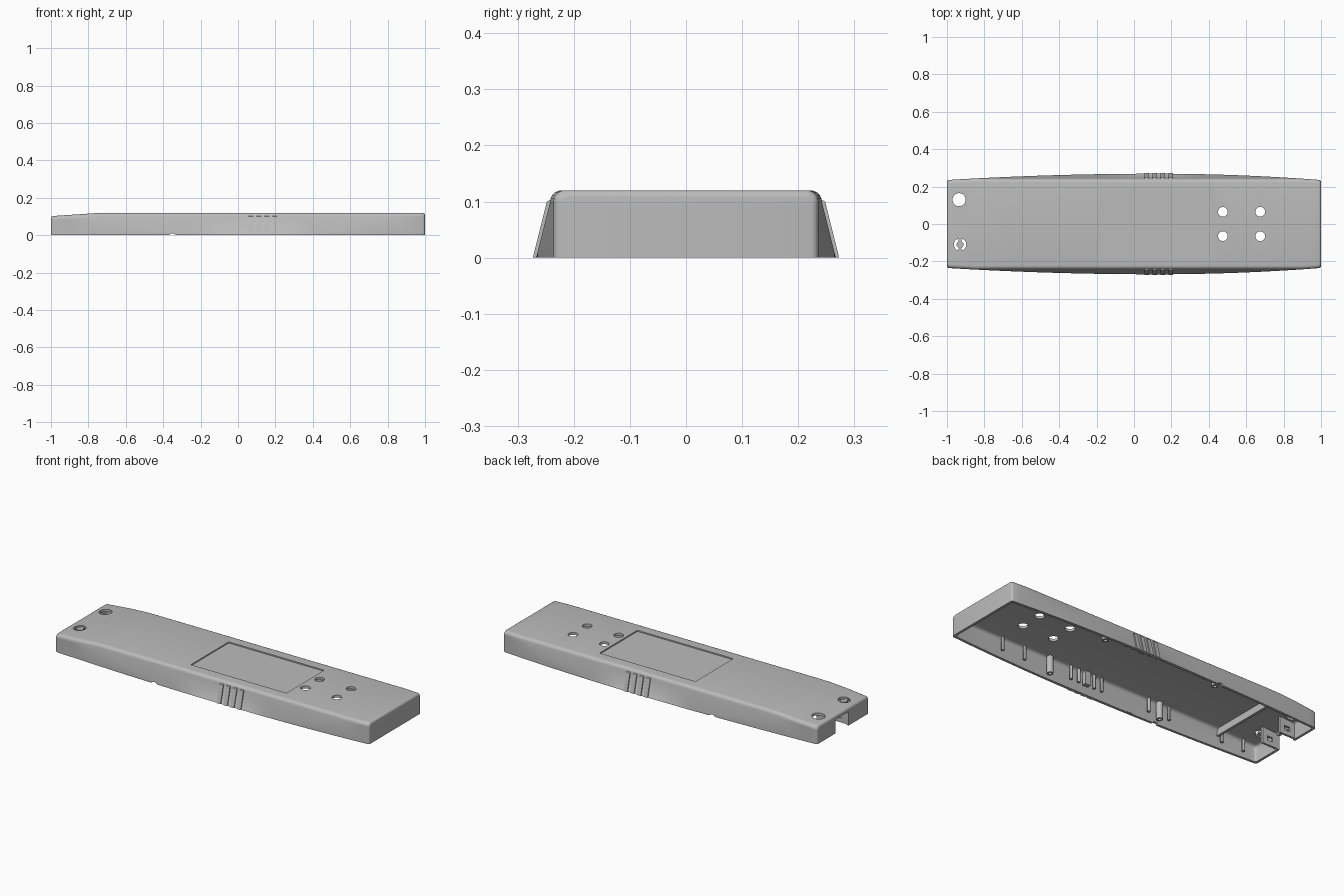
import bpy, bmesh, math
from mathutils import Matrix

if "Cube" in bpy.data.objects:
    bpy.data.objects.remove(bpy.data.objects["Cube"], do_unlink=True)

GREY = bpy.data.materials.new("light_grey_plastic")
GREY.use_nodes = True
GREY.diffuse_color = (0.5, 0.5, 0.5, 1)
GREY.node_tree.nodes["Principled BSDF"].inputs["Base Color"].default_value = (0.5, 0.5, 0.5, 1)

WALL = 0.014      # shell thickness
ROUND = 0.02      # top edge radius
BASE = 0.267      # half width of the slanted flank at z = 0


def finish(bm, name):
    bmesh.ops.recalc_face_normals(bm, faces=bm.faces)
    mesh = bpy.data.meshes.new(name)
    bm.to_mesh(mesh)
    bm.free()
    mesh.materials.append(GREY)
    obj = bpy.data.objects.new(name, mesh)
    bpy.context.collection.objects.link(obj)
    return obj


def box(name, x0, x1, y0, y1, z0, z1):
    bm = bmesh.new()
    size = Matrix.Diagonal((x1 - x0, y1 - y0, z1 - z0, 1))
    place = Matrix.Translation(((x0 + x1) / 2, (y0 + y1) / 2, (z0 + z1) / 2))
    bmesh.ops.create_cube(bm, size=1, matrix=place @ size)
    return finish(bm, name)


def rod(name, x, y, z0, z1, r, along_y=False, sides=24):
    bm = bmesh.new()
    place = Matrix.Translation((x, y, (z0 + z1) / 2))
    if along_y:
        place = place @ Matrix.Rotation(math.pi / 2, 4, "X")
    bmesh.ops.create_cone(bm, cap_ends=True, segments=sides, radius1=r, radius2=r,
                          depth=z1 - z0, matrix=place)
    return finish(bm, name)


def smooth(obj):
    bpy.ops.object.select_all(action="DESELECT")
    obj.select_set(True)
    bpy.context.view_layer.objects.active = obj
    bpy.ops.object.shade_smooth_by_angle(angle=math.radians(30))


def cut(obj, cutter):
    cutter.hide_render = True
    mod = obj.modifiers.new("cut", "BOOLEAN")
    mod.operation = "DIFFERENCE"
    mod.solver = "EXACT"
    mod.object = cutter
    bpy.context.view_layer.objects.active = obj
    bpy.ops.object.modifier_apply(modifier=mod.name)
    bpy.data.objects.remove(cutter, do_unlink=True)


def top_height(x):
    t = min(max((-0.73 - x) / 0.27, 0), 1)
    return 0.12 - 0.018 * t


def plan_width(x):
    span = 1.12 if x < 0.12 else 0.88
    return 0.269 - 0.034 * ((x - 0.12) / span) ** 2


def section(x, inset, floor):
    # bowed wall, slanted flank, rounded top edge
    wide, top = plan_width(x), top_height(x)
    crease = min(max((BASE - wide) / 0.25, 0.003), top - ROUND - 0.002)
    shoulder = top - ROUND
    flank = lambda z: min(wide, BASE - 0.25 * z)
    half = [(wide, floor), (flank(crease), crease)]
    for k in range(6):
        a = math.pi / 2 * k / 5
        half.append((flank(shoulder) - ROUND * (1 - math.cos(a)),
                     shoulder + ROUND * math.sin(a)))
    half = [(y - inset, z if i == 0 else z - inset * max(0, z) / top)
            for i, (y, z) in enumerate(half)]
    return [(x, y, z) for y, z in half] + [(x, -y, z) for y, z in reversed(half)]


def loft(name, inset, floor):
    # lofted body with softly rounded ends
    r, end = 0.012, 1 - inset
    ends = [(end - r * (1 - math.sin(a)), r * (1 - math.cos(a)))
            for a in (math.pi / 2 * k / 4 for k in range(5))]
    spots = [(-x, d) for x, d in reversed(ends)]
    spots += [(-0.95 + 0.05 * i, 0) for i in range(39)]
    spots += ends
    bm = bmesh.new()
    rings = [[bm.verts.new(p) for p in section(x, inset + d, floor)] for x, d in spots]
    for a, b in zip(rings, rings[1:]):
        for i in range(len(a)):
            j = (i + 1) % len(a)
            bm.faces.new((a[i], a[j], b[j], b[i]))
    bm.faces.new(rings[0])
    bm.faces.new(rings[-1])
    return finish(bm, name)


# Hollow shell, open underneath
shell = loft("shell", 0, 0)
cut(shell, loft("cavity", WALL, -0.03))

# Shallow label recess on the top
cut(shell, box("recess_cutter", -0.18, 0.43, -0.172, 0.172, 0.113, 0.2))

# Four indicator holes and two end holes
for x in (0.475, 0.675):
    for y in (-0.065, 0.065):
        cut(shell, rod("hole_cutter", x, y, 0.05, 0.2, 0.026))
cut(shell, rod("hole_cutter", -0.935, 0.13, 0.05, 0.2, 0.035, sides=32))
cut(shell, rod("hole_cutter", -0.93, -0.11, 0.05, 0.2, 0.033, sides=32))

# End opening and small rim notches
cut(shell, box("notch_cutter", -1.1, -0.96, -0.05, 0.07, -0.05, 0.08))
cut(shell, rod("rim_cutter", -0.35, 0, -0.412, 0.388, 0.022, along_y=True))
smooth(shell)

# Push button held by a thin bridge
smooth(rod("button", -0.93, -0.11, 0.092, 0.103, 0.019))
box("button_bridge", -0.938, -0.922, -0.146, -0.074, 0.092, 0.101)

for side, tag in ((-1, "front"), (1, "back")):
    # Grip ridges following the slanted flank
    for i in range(4):
        x = 0.067 + 0.043 * i
        outline = [(0.255, 0), (0.273, 0), (0.248, 0.1), (0.236, 0.106), (0.23, 0.1)]
        bm = bmesh.new()
        face = bm.faces.new([bm.verts.new((x - 0.012, side * y, z)) for y, z in outline])
        ext = bmesh.ops.extrude_face_region(bm, geom=[face])
        bmesh.ops.translate(bm, vec=(0.024, 0, 0),
                            verts=[v for v in ext["geom"] if isinstance(v, bmesh.types.BMVert)])
        finish(bm, f"{tag}_grip_ridge_{i + 1}")

    # Screw bosses with bored ends
    for x in (0.37, -0.35):
        boss = rod(f"{tag}_screw_boss", x, side * 0.217, 0.01, 0.11, 0.018)
        cut(boss, rod("bore", x, side * 0.217, -0.02, 0.06, 0.009))
        smooth(boss)

    # Slim locating posts along the wall
    for x in (0.68, 0.535, 0.23, 0.18, 0.08, 0.03, -0.28, -0.415, -0.76, -0.9):
        smooth(rod(f"{tag}_post", x, side * 0.217, 0.03, 0.108, 0.009, sides=12))
    box(f"{tag}_stop", 0.112, 0.148, side * 0.217 - 0.012, side * 0.217 + 0.012, 0.03, 0.11)

# Cross rib and plates flanking the end opening
box("cross_rib", -0.752, -0.738, -0.232, 0.232, 0.065, 0.11)
for y, tag in ((-0.058, "front"), (0.078, "back")):
    plate = box(f"{tag}_opening_plate", -0.99, -0.89, y - 0.006, y + 0.006, 0.004, 0.095)
    cut(plate, box("window_cutter", -0.955, -0.92, y - 0.05, y + 0.05, 0.03, 0.055))
